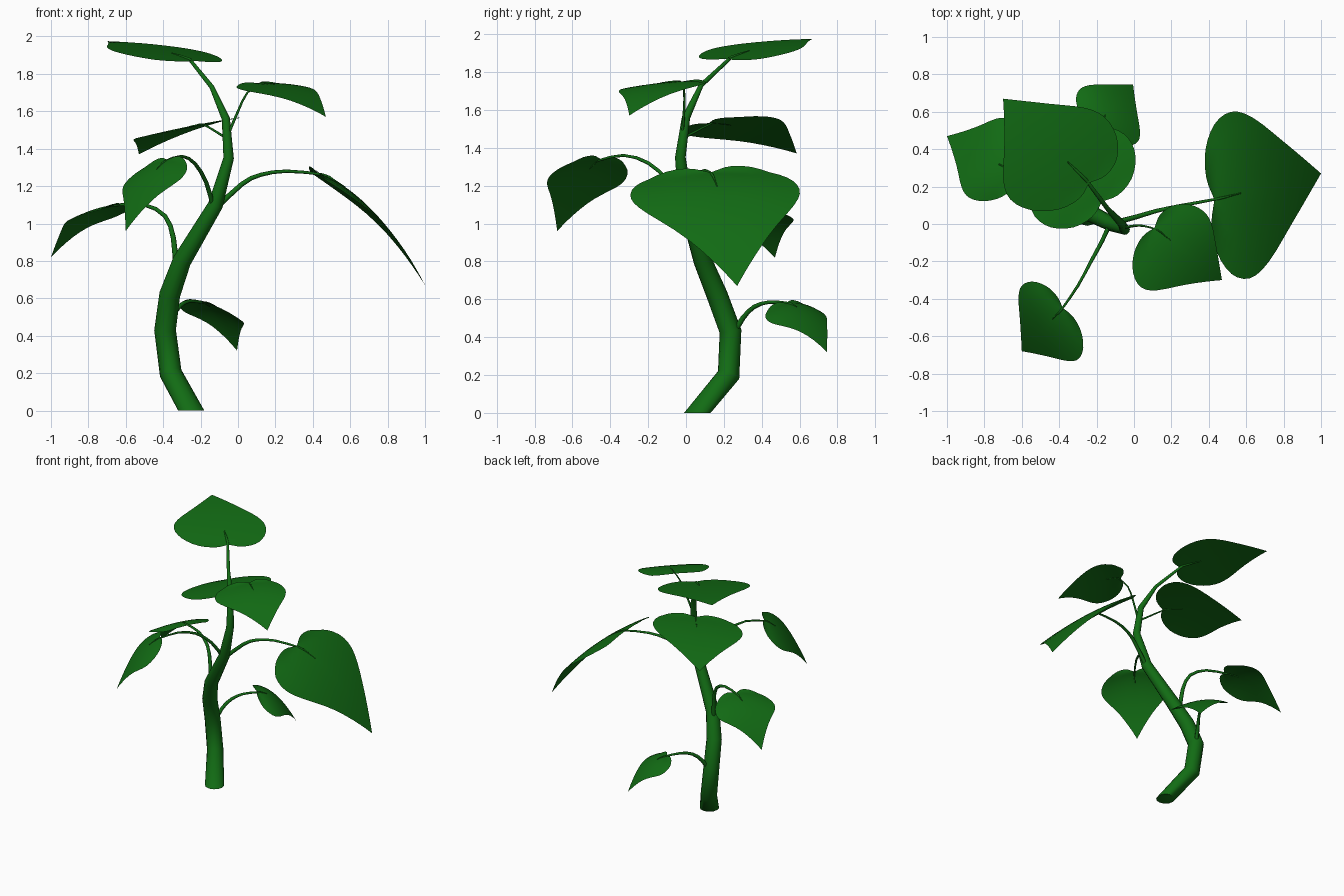
import bpy, bmesh, math
from mathutils import Vector

cube = bpy.data.objects.get("Cube")
if cube:
    bpy.data.objects.remove(cube, do_unlink=True)


def material(name, rgb):
    m = bpy.data.materials.new(name)
    m.use_nodes = True
    m.diffuse_color = (*rgb, 1)
    bsdf = m.node_tree.nodes["Principled BSDF"]
    bsdf.inputs["Base Color"].default_value = (*rgb, 1)
    bsdf.inputs["Roughness"].default_value = 0.8
    return m


GREEN = material("plant green", (0.006, 0.15, 0.007))


def finish(bm, name, angle):
    mesh = bpy.data.meshes.new(name)
    bm.to_mesh(mesh)
    bm.free()
    mesh.materials.append(GREEN)
    ob = bpy.data.objects.new(name, mesh)
    bpy.context.collection.objects.link(ob)
    bpy.ops.object.select_all(action='DESELECT')
    ob.select_set(True)
    bpy.context.view_layer.objects.active = ob
    bpy.ops.object.shade_smooth_by_angle(angle=math.radians(angle))


def smooth_path(pts, steps):
    """Catmull-Rom curve through the points."""
    pts = [Vector(p) for p in pts]
    ext = [2 * pts[0] - pts[1]] + pts + [2 * pts[-1] - pts[-2]]
    out = []
    for a, b, c, d in zip(ext, ext[1:], ext[2:], ext[3:]):
        for i in range(steps):
            t = i / steps
            out.append(0.5 * (2 * b + (c - a) * t + (2 * a - 5 * b + 4 * c - d) * t ** 2
                              + (3 * b - a - 3 * c + d) * t ** 3))
    return out + [pts[-1]]


def tube(name, path, radii, sides, flat_start=False):
    """Tapered tube along a path, closed at both ends."""
    bm = bmesh.new()
    rings = []
    for i, p in enumerate(path):
        d = (path[min(i + 1, len(path) - 1)] - path[max(i - 1, 0)]).normalized()
        if flat_start and i == 0:
            d = Vector((0, 0, 1))
        x = Vector((0, 1, 0)).cross(d).normalized()
        if abs(d.y) > 0.95:
            x = Vector((1, 0, 0))
        y = d.cross(x)
        angles = [2 * math.pi * k / sides for k in range(sides)]
        rings.append([bm.verts.new(p + radii[i] * (x * math.cos(a) + y * math.sin(a)))
                      for a in angles])
    for r, s in zip(rings, rings[1:]):
        for k in range(sides):
            n = (k + 1) % sides
            bm.faces.new((r[k], r[n], s[n], s[k]))
    bm.faces.new(rings[0][::-1])
    bm.faces.new(rings[-1])
    bmesh.ops.recalc_face_normals(bm, faces=bm.faces)
    finish(bm, name, 50)


# Half outline of a heart-shaped leaf: distance along midrib, half width
OUTLINE = smooth_path([(0, 0, 0), (-.05, .28, 0), (-.02, .62, 0), (.1, .9, 0), (.27, 1, 0),
                       (.45, .87, 0), (.7, .48, 0), (.9, .16, 0), (1, 0, 0)], 3)
WIDEST = 0.27
COLUMNS = 5


def leaf(name, base, tip, lobe_a, lobe_b, arch):
    """Arched leaf spanning base, tip and its two widest points."""
    base, tip, la, lb = map(Vector, (base, tip, lobe_a, lobe_b))

    def midrib(u):
        return base.lerp(tip, u) + Vector((0, 0, 4 * arch * max(u, 0) * (1 - u)))

    side = (la - lb) / 2
    fold = (la + lb) / 2 - midrib(WIDEST)

    def point(u, v):
        return midrib(u) + side * v + fold * v * v

    bm = bmesh.new()
    n = len(OUTLINE) - 1
    rows = []
    for i, o in enumerate(OUTLINE):
        row = []
        for c in range(-COLUMNS, COLUMNS + 1):
            f = c / COLUMNS
            u = (i / n) * (1 - abs(f)) + o.x * abs(f)
            row.append(bm.verts.new(point(u, o.y * f)))
        rows.append(row)
    for r, s in zip(rows, rows[1:]):
        for k in range(2 * COLUMNS):
            bm.faces.new((r[k], r[k + 1], s[k + 1], s[k]))
    bmesh.ops.remove_doubles(bm, verts=bm.verts, dist=0.0005)
    bm.normal_update()
    if sum(f.normal.z * f.calc_area() for f in bm.faces) < 0:
        bmesh.ops.reverse_faces(bm, faces=bm.faces)
    finish(bm, name, 180)
    return [midrib(u) for u in (0.04, 0.14, 0.25)]


# Main stem, bending and thinning up to the top leaf
top_end = leaf("top_leaf", (-.24, .22, 1.87), (-.70, .67, 1.975),
               (-.155, .57, 1.91), (-.66, .13, 1.92), .02)
stem = [(-.25, .06, 0, .07), (-.36, .225, .2, .06), (-.39, .235, .43, .058),
        (-.365, .165, .62, .056), (-.30, .09, .8, .05), (-.12, 0, 1.1, .04),
        (-.05, -.03, 1.35, .028), (-.065, 0, 1.56, .022), (-.14, .08, 1.73, .013)]
tube("stem", [Vector(s[:3]) for s in stem] + top_end,
     [s[3] for s in stem] + [.009, .007, .003], 12, True)

# Side leaves: name, base, tip, two lobes, arch, leaf stalk points, stalk radius
LEAVES = [
    ("upper_left_leaf", (.11, -.02, 1.75), (.47, -.30, 1.57),
     (.37, .07, 1.73), (.04, -.34, 1.71), .05,
     [(-.055, -.02, 1.47), (0, -.01, 1.6), (.05, -.01, 1.7)], .008),
    ("upper_back_leaf", (-.17, .12, 1.53), (-.53, .585, 1.37),
     (-.03, .46, 1.56), (-.53, .04, 1.46), .04,
     [(-.05, -.02, 1.45), (-.1, .04, 1.48)], .008),
    ("front_right_leaf", (-.38, -.45, 1.34), (-.60, -.68, .96),
     (-.295, -.72, 1.25), (-.60, -.33, 1.22), .06,
     [(-.13, 0, 1.08), (-.17, -.09, 1.22), (-.23, -.2, 1.32), (-.3, -.33, 1.36)], .013),
    ("far_right_leaf", (-.63, .27, 1.1), (-1, .47, .82),
     (-.67, .56, 1.03), (-.88, .14, 1.03), .07,
     [(-.33, .12, .74), (-.345, .14, .92), (-.39, .17, 1.04), (-.5, .22, 1.1)], .016),
    ("large_left_leaf", (.43, .13, 1.27), (1, .27, .67),
     (.52, .6, 1.18), (.62, -.29, 1.13), .1,
     [(-.13, 0, 1.07), (.02, .04, 1.21), (.12, .07, 1.26), (.26, .1, 1.28)], .015),
    ("lower_back_leaf", (-.2, .53, .58), (-.005, .745, .32),
     (-.29, .72, .53), (.02, .44, .48), .06,
     [(-.38, .24, .4), (-.35, .3, .5), (-.31, .36, .56), (-.26, .44, .585)], .016),
]
for name, base, tip, la, lb, arch, stalk, r in LEAVES:
    end = leaf(name, base, tip, la, lb, arch)
    path = smooth_path(stalk + end, 2)
    last = len(path) - 1
    tube(name + "_stalk", path, [r * (1 - .8 * i / last) for i in range(last + 1)], 8)
